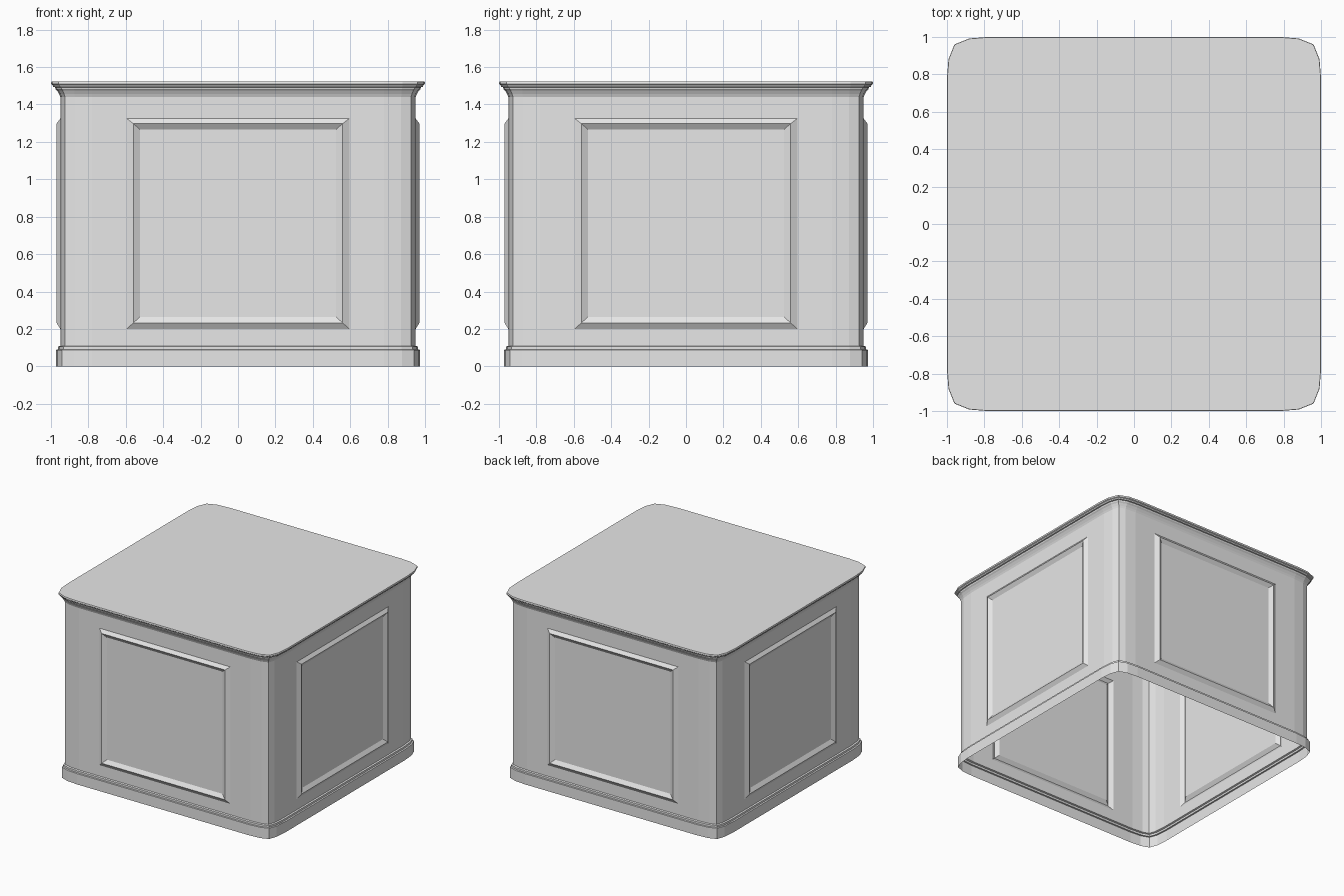
import bpy
import bmesh
from mathutils import Matrix, Vector
from math import pi

cube = bpy.data.objects.get("Cube")
if cube:
    bpy.data.objects.remove(cube, do_unlink=True)

stone = bpy.data.materials.new("plain_grey")
stone.use_nodes = True
GREY = (0.8, 0.8, 0.8, 1)
stone.diffuse_color = GREY
stone.node_tree.nodes["Principled BSDF"].inputs["Base Color"].default_value = GREY

# One rounded corner of the footprint, and the direction each point moves when inset
CORNER = [(0.78, 1.0), (0.88, 0.992), (0.96, 0.96), (0.992, 0.88), (1.0, 0.78)]
INWARD = [(0, 1), (0.15, 1), (0.7, 0.7), (1, 0.15), (1, 0)]
N = len(CORNER)
WALL, LOW, HIGH = 0.05, 0.11, 1.44   # wall inset, foot and head of the wall


def outline(inset, z):
    """Rounded square, clockwise from above."""
    points = []
    for quarter in range(4):
        turn = Matrix.Rotation(-quarter * pi / 2, 3, 'Z')
        for (x, y), (nx, ny) in zip(CORNER, INWARD):
            points.append(turn @ Vector((x - nx * inset, y - ny * inset, z)))
    return points


def finish(bm, name):
    mesh = bpy.data.meshes.new(name)
    bm.to_mesh(mesh)
    bm.free()
    mesh.materials.append(stone)
    obj = bpy.data.objects.new(name, mesh)
    bpy.context.collection.objects.link(obj)


def loft(name, profile, cap=False, skip_sides=False):
    """Run a profile of (inset, height) round the footprint."""
    bm = bmesh.new()
    rings = [[bm.verts.new(p) for p in outline(*step)] for step in profile]
    for low, high in zip(rings, rings[1:]):
        for i in range(len(low)):
            if skip_sides and i % N == N - 1:
                continue
            j = (i + 1) % len(low)
            bm.faces.new((low[j], low[i], high[i], high[j]))
    if cap:
        bm.faces.new(list(reversed(rings[-1])))
    finish(bm, name)


def panelled_side(name, quarter):
    """Flat wall with a raised ridge framing its panel."""
    bm = bmesh.new()
    turn = Matrix.Rotation(quarter * pi / 2, 3, 'Z')
    wall = 1 - WALL
    # Rectangles from the wall edge inward: distance, half width, bottom, top
    steps = [(wall, 0.78, LOW, HIGH), (wall, 0.595, 0.2, 1.325),
             (wall + 0.02, 0.56, 0.232, 1.298), (wall, 0.525, 0.263, 1.267)]
    rings = []
    for x, w, lo, hi in steps:
        corners = [(x, -w, lo), (x, w, lo), (x, w, hi), (x, -w, hi)]
        rings.append([bm.verts.new(turn @ Vector(c)) for c in corners])
    for outer, inner in zip(rings, rings[1:]):
        for i in range(4):
            j = (i + 1) % 4
            bm.faces.new((outer[i], outer[j], inner[j], inner[i]))
    bm.faces.new(rings[-1])
    finish(bm, name)


# Stepped plinth, open underneath
loft("plinth", [(0.027, 0), (0.027, 0.088), (0.038, 0.09), (0.038, 0.106), (WALL, LOW)])

# Rounded corners and the four panelled walls
loft("wall_corners", [(WALL, LOW), (WALL, HIGH)], skip_sides=True)
for quarter, side in enumerate(("left", "back", "right", "front")):
    panelled_side(side + "_panel_wall", quarter)

# Cove and rounded lip under the flat top
loft("cornice_and_top", [(WALL, HIGH), (0.044, 1.455), (0.033, 1.474), (0.024, 1.483),
                         (0.022, 1.492), (0.012, 1.494), (0.009, 1.503), (0.002, 1.508),
                         (0, 1.514), (0.002, 1.522)], cap=True)
